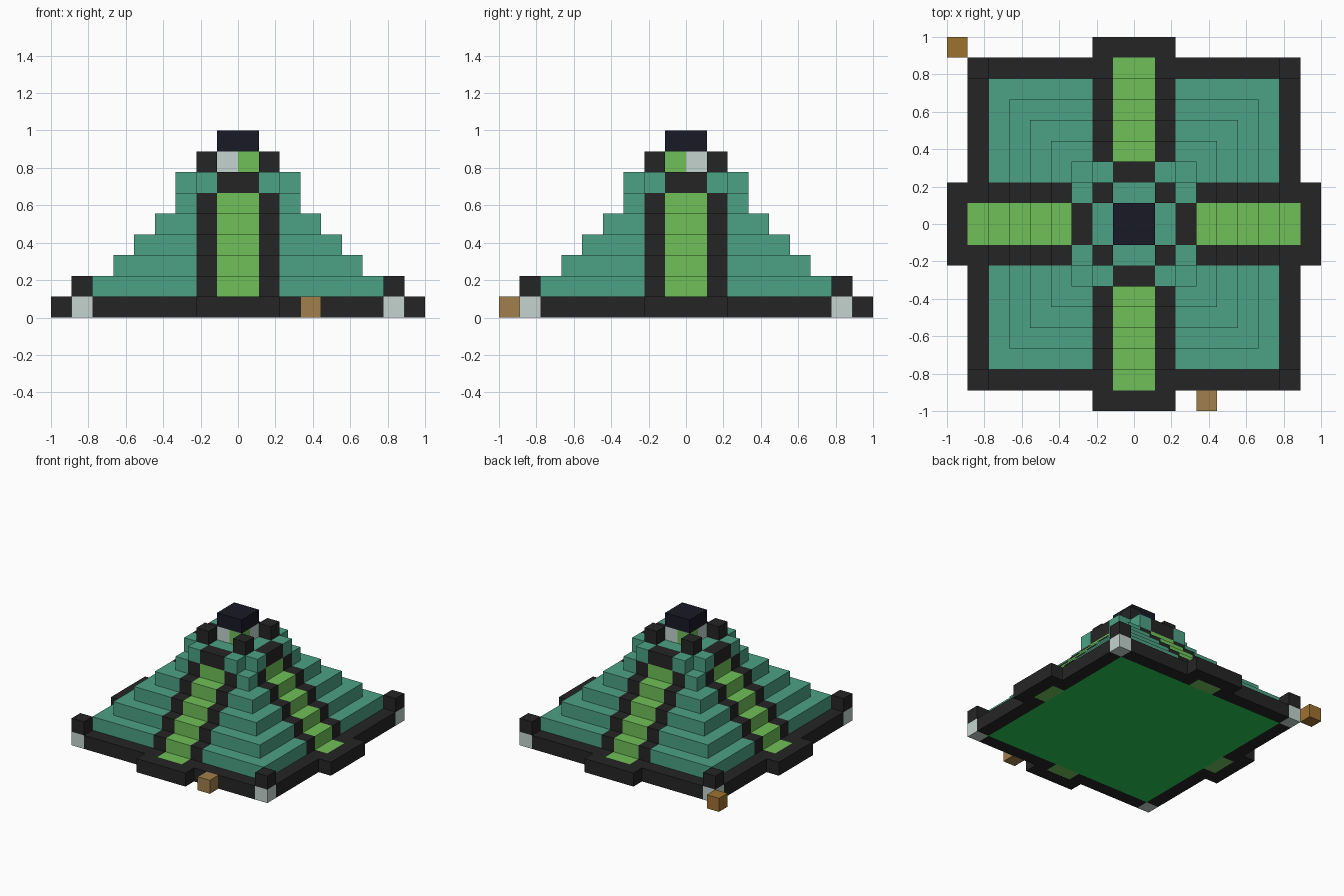
import bpy, bmesh
from mathutils import Matrix, Vector
from math import pi

cube = bpy.data.objects.get("Cube")
if cube:
    bpy.data.objects.remove(cube)

U = 1 / 9  # one block


def srgb(c):
    c /= 255
    return c / 12.92 if c <= 0.04045 else ((c + 0.055) / 1.055) ** 2.4


def material(name, *rgb):
    colour = [srgb(c) for c in rgb] + [1]
    m = bpy.data.materials.new(name)
    m.use_nodes = True
    m.diffuse_color = colour
    bsdf = m.node_tree.nodes["Principled BSDF"]
    bsdf.inputs["Base Color"].default_value = colour
    bsdf.inputs["Roughness"].default_value = 0.9
    return m


teal = material("teal stone", 76, 161, 133)
dark = material("charcoal stone", 37, 37, 37)
green = material("grass green", 112, 192, 89)
white = material("pale grey", 196, 212, 206)
navy = material("midnight blue", 24, 25, 38)
tan = material("light brown", 161, 126, 76)
brown = material("brown", 159, 114, 47)
floor_green = material("floor green", 40, 207, 88)


def add_box(bm, low, high):
    low, high = Vector(low), Vector(high)
    size = Matrix.Diagonal((high - low).to_4d())
    size[3][3] = 1
    bmesh.ops.create_cube(bm, size=1, matrix=Matrix.Translation((low + high) / 2) @ size)


def finish(bm, name, mats):
    bmesh.ops.scale(bm, vec=(U, U, U), verts=bm.verts)
    mesh = bpy.data.meshes.new(name)
    bm.to_mesh(mesh)
    bm.free()
    for m in mats:
        mesh.materials.append(m)
    bpy.context.collection.objects.link(bpy.data.objects.new(name, mesh))


def blocks(name, mat, *boxes, turns=1):
    """Boxes in block units, repeated by quarter turns about z."""
    bm = bmesh.new()
    for low, high in boxes:
        add_box(bm, low, high)
    base = bm.verts[:] + bm.edges[:] + bm.faces[:]
    for k in range(1, turns):
        copy = bmesh.ops.duplicate(bm, geom=base)["geom"]
        verts = [v for v in copy if isinstance(v, bmesh.types.BMVert)]
        bmesh.ops.rotate(bm, verts=verts, matrix=Matrix.Rotation(k * pi / 2, 3, "Z"))
    finish(bm, name, [mat])


def tier(name, half, z):
    """Terrace with stair and rail strips cut into its faces."""
    bm = bmesh.new()
    add_box(bm, (-half, -half, z), (half, half, z + 1))
    for axis in (Vector((1, 0, 0)), Vector((0, 1, 0))):
        for d in (-2, -1, 1, 2):
            bmesh.ops.bisect_plane(bm, geom=bm.verts[:] + bm.edges[:] + bm.faces[:],
                                   plane_co=axis * d, plane_no=axis)
    for f in bm.faces:
        c = f.calc_center_median()
        side = min(abs(c.x), abs(c.y))
        f.material_index = 2 if side < 1 else 1 if side < 2 else 0
    finish(bm, name, [teal, dark, green])


# Base: floor, border, porches and corner posts
blocks("floor", floor_green, ((-7, -7, 0), (7, 7, 1)))
blocks("border", dark, ((-7, -8, 0), (-1, -7, 1)), ((1, -8, 0), (7, -7, 1)), turns=4)
blocks("bottom_step", green, ((-1, -8, 0), (1, -7, 1)), turns=4)
blocks("porch", dark, ((-2, -9, 0), (2, -8, 1)), turns=4)
blocks("corner_base", white, ((7, -8, 0), (8, -7, 1)), turns=4)
blocks("corner_cap", dark, ((7, -8, 1), (8, -7, 2)), turns=4)

# Stepped terraces with stairs on every side
for i in range(5):
    tier(f"terrace_{i + 1}", 7 - i, 1 + i)

# Upper platform with notched corners
blocks("platform", teal, ((-2, -2, 6), (2, 2, 7)))
blocks("platform_edge", teal, ((-2, -3, 6), (-1, -2, 7)), ((1, -3, 6), (2, -2, 7)), turns=4)
blocks("stair_head", dark, ((-1, -3, 6), (1, -2, 7)), turns=4)
blocks("platform_post", dark, ((1, -2, 7), (2, -1, 8)), turns=4)

# Shrine on top
blocks("shrine_pale_wall", white, ((-1, -1, 7), (0, 0, 8)), ((0, 0, 7), (1, 1, 8)))
blocks("shrine_green_wall", green, ((0, -1, 7), (1, 0, 8)), ((-1, 0, 7), (0, 1, 8)))
blocks("shrine_roof", navy, ((-1, -1, 8), (1, 1, 9)))

# Loose blocks beside the base
blocks("front_block", tan, ((3, -9, 0), (4, -8, 1)))
blocks("back_block", brown, ((-9, 8, 0), (-8, 9, 1)))
